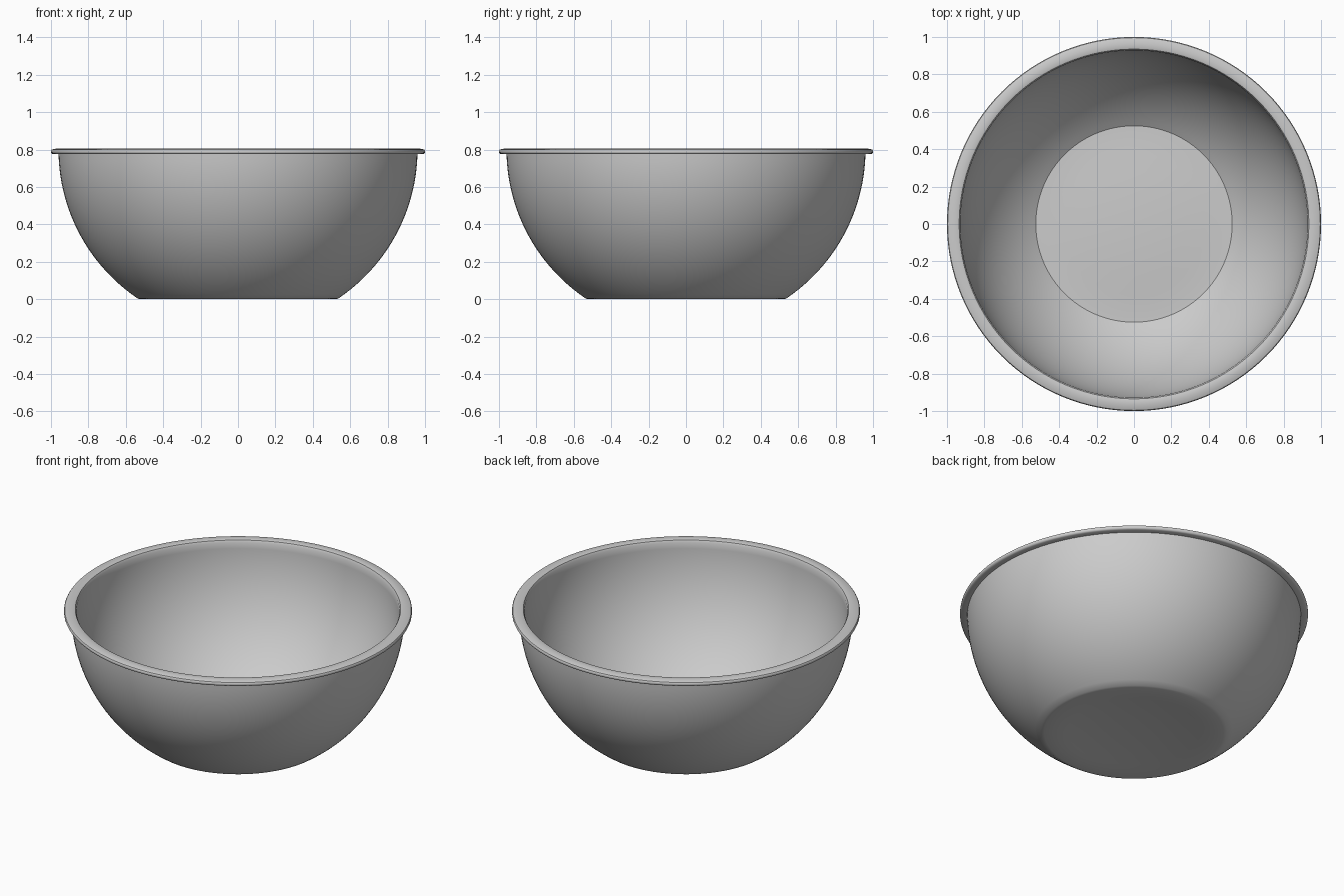
import bpy, bmesh, math

if "Cube" in bpy.data.objects:
    bpy.data.objects.remove(bpy.data.objects["Cube"])

CZ = 0.80      # centre height of the spherical walls
STEPS = 24
SEGMENTS = 128


def wall(radius, r_low, z_high):
    """Arc of a sphere from radius r_low up to height z_high, as (r, z)."""
    a0 = math.acos(r_low / radius)
    a1 = math.asin((CZ - z_high) / radius)
    angles = [a0 + (a1 - a0) * i / STEPS for i in range(STEPS + 1)]
    return [(radius * math.cos(a), CZ - radius * math.sin(a)) for a in angles]


# underside with a shallow domed recess inside a flat foot ring
profile = [(0, 0.025), (0.14, 0.023), (0.28, 0.016), (0.38, 0.006), (0.43, 0.001), (0.47, 0), (0.515, 0)]
# outer wall
profile += wall(0.96, 0.535, 0.775)
# rolled rim
profile += [(0.99, 0.775), (0.997, 0.779), (1.0, 0.785), (1.0, 0.793),
            (0.996, 0.799), (0.985, 0.803), (0.965, 0.806), (0.945, 0.806), (0.935, 0.803)]
# inner wall, then the slightly domed floor
profile += wall(0.928, 0.525, 0.79)[::-1]
profile += [(0.47, 0.035), (0.38, 0.040), (0.28, 0.047), (0.14, 0.053), (0, 0.055)]

# bowl: profile spun around the z axis
bm = bmesh.new()
verts = [bm.verts.new((r, 0, z)) for r, z in profile]
edges = [bm.edges.new(pair) for pair in zip(verts, verts[1:])]
bmesh.ops.spin(bm, geom=verts + edges, cent=(0, 0, 0), axis=(0, 0, 1),
               angle=math.tau, steps=SEGMENTS, use_duplicate=False)
bmesh.ops.remove_doubles(bm, verts=bm.verts, dist=0.0005)
bmesh.ops.recalc_face_normals(bm, faces=bm.faces)
mesh = bpy.data.meshes.new("bowl")
bm.to_mesh(mesh)
bm.free()
bowl = bpy.data.objects.new("bowl", mesh)
bpy.context.collection.objects.link(bowl)

bpy.context.view_layer.objects.active = bowl
bowl.select_set(True)
bpy.ops.object.shade_smooth_by_angle(angle=math.radians(35))
